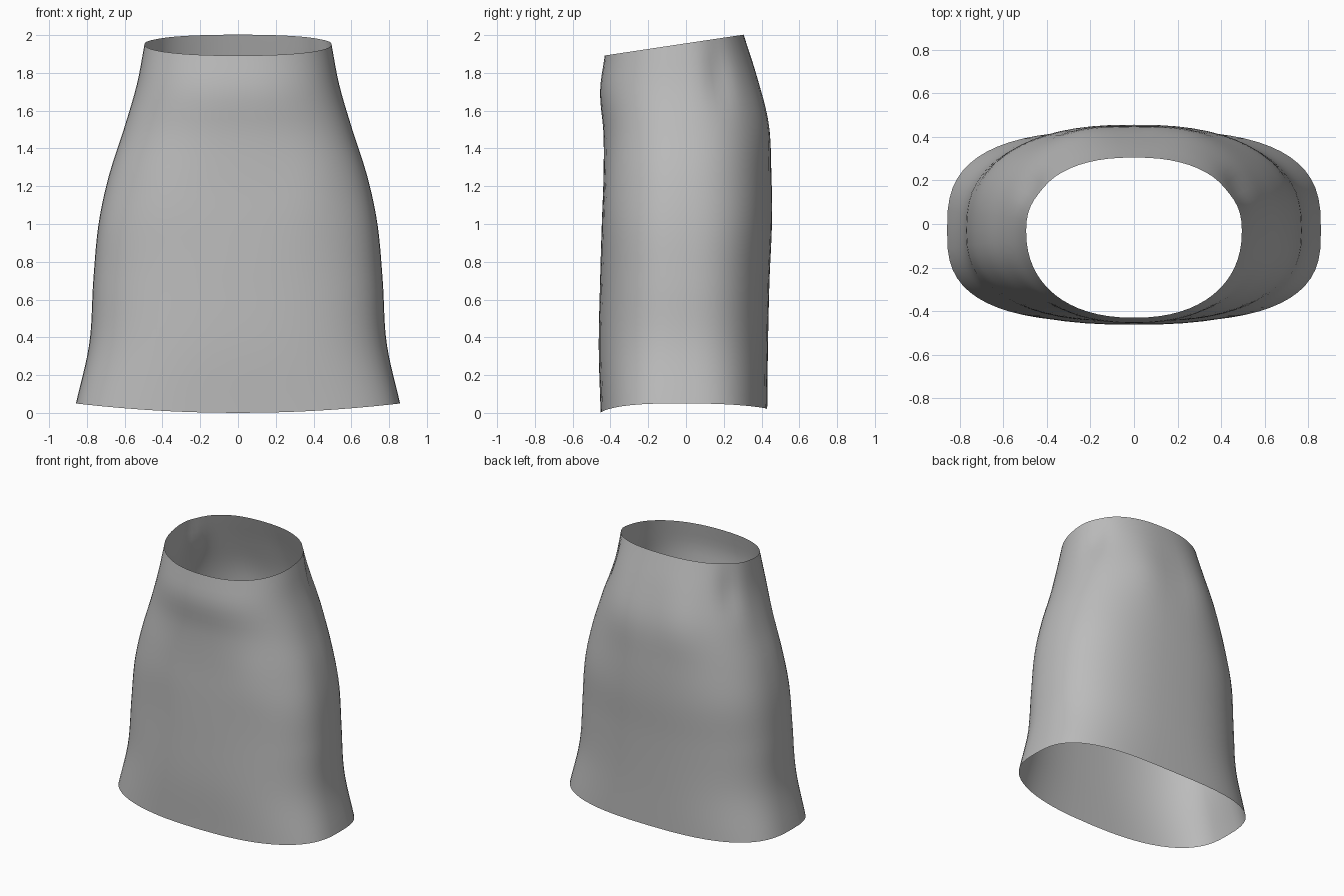
import bpy
import bmesh
from math import cos, sin, pi, exp, copysign

cube = bpy.data.objects.get("Cube")
if cube:
    bpy.data.objects.remove(cube, do_unlink=True)

# Profile stations: height, half width, front y, back y, roundness exponent
STATIONS = [
    (0.03, 0.858, -0.452, 0.430, 2.9),
    (0.36, 0.787, -0.462, 0.434, 2.6),
    (0.70, 0.766, -0.455, 0.442, 2.5),
    (1.00, 0.738, -0.446, 0.455, 2.5),
    (1.25, 0.685, -0.437, 0.452, 2.4),
    (1.50, 0.605, -0.437, 0.436, 2.35),
    (1.74, 0.535, -0.455, 0.375, 2.3),
    (1.95, 0.495, -0.430, 0.305, 2.25),
]
ROWS, SEGMENTS = 36, 64
BOTTOM, TOP = STATIONS[0][0], STATIONS[-1][0]


def profile(z):
    """Smoothly interpolate the stations at height z."""
    last = len(STATIONS) - 1
    i = next((k for k in range(last) if z <= STATIONS[k + 1][0]), last - 1)
    a, b = STATIONS[i], STATIONS[i + 1]
    before, after = STATIONS[max(i - 1, 0)], STATIONS[min(i + 2, last)]
    span = b[0] - a[0]
    t = (z - a[0]) / span
    out = []
    for k in range(1, 5):
        m0 = (b[k] - before[k]) / (b[0] - before[0]) * span
        m1 = (after[k] - a[k]) / (after[0] - a[0]) * span
        out.append((2 * t**3 - 3 * t**2 + 1) * a[k] + (t**3 - 2 * t**2 + t) * m0
                   + (3 * t**2 - 2 * t**3) * b[k] + (t**3 - t**2) * m1)
    return out


def bump(d, size):
    return exp(-(d / size) ** 2)


def cloth_point(z, angle):
    w, front, back, n = profile(z)
    c, s = cos(angle), sin(angle)
    x = w * copysign(abs(c) ** (2 / n), c)
    side = copysign(abs(s) ** (2 / n), s)
    mid = -0.03
    y = mid + side * ((back - mid) if s > 0 else (mid - front))
    # Soft body shapes under the cloth
    if s > 0:
        y += 0.015 * s * bump(abs(x) - 0.25, 0.16) * bump(z - 1.55, 0.25)
    else:
        y += 0.012 * s * bump(abs(x) - 0.42, 0.18) * bump(z - 1.2, 0.25)
    # Shallow folds behind the hips
    fold = 0.02 * bump(abs(x) - 0.47, 0.08) * bump(y - 0.17, 0.07) * bump(z - 1.75, 0.2)
    x -= fold * c
    y -= fold * s
    # Sloping waist and curved hem
    t = (z - BOTTOM) / (TOP - BOTTOM)
    waist = 1.955 + 0.15 * (y + 0.01) - TOP
    dip = 0.05 if s < 0 else 0.05 - 0.02 * s
    hem = 0.05 - dip * (1 - min(1, (x / w) ** 2)) - BOTTOM
    return x, y, z + waist * t**4 + hem * (1 - t) ** 4


# Open cloth tube
bm = bmesh.new()
rings = []
for r in range(ROWS + 1):
    z = BOTTOM + (TOP - BOTTOM) * r / ROWS
    rings.append([bm.verts.new(cloth_point(z, 2 * pi * k / SEGMENTS))
                  for k in range(SEGMENTS)])
for low, high in zip(rings, rings[1:]):
    for k in range(SEGMENTS):
        j = (k + 1) % SEGMENTS
        bm.faces.new((low[k], low[j], high[j], high[k])).smooth = True
mesh = bpy.data.meshes.new("skirt")
bm.to_mesh(mesh)
bm.free()
skirt = bpy.data.objects.new("skirt", mesh)
bpy.context.collection.objects.link(skirt)

# Plain grey cloth
cloth = bpy.data.materials.new("grey cloth")
cloth.use_nodes = True
cloth.diffuse_color = (0.5, 0.5, 0.5, 1)
cloth.node_tree.nodes["Principled BSDF"].inputs["Base Color"].default_value = (0.5, 0.5, 0.5, 1)
mesh.materials.append(cloth)
